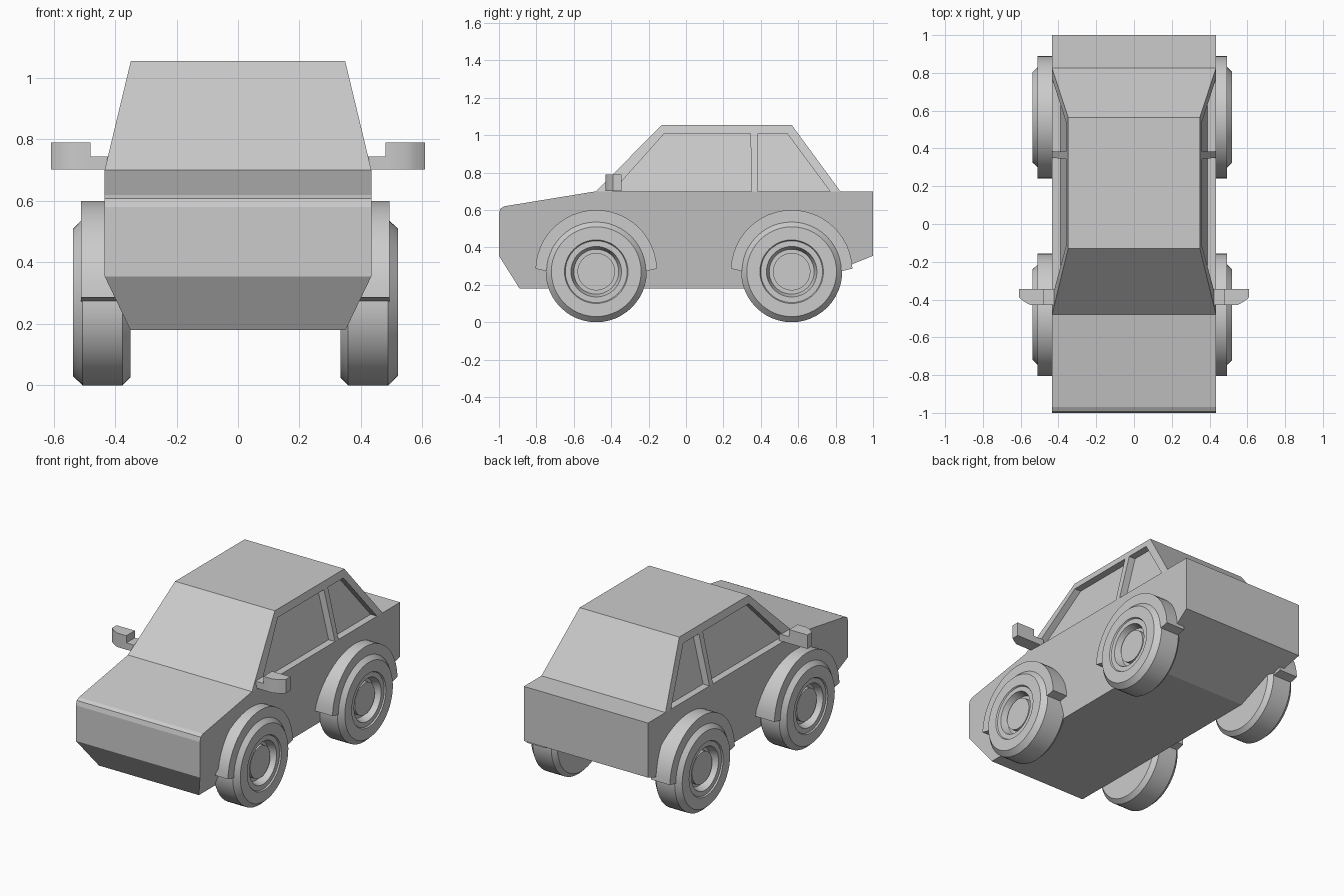
import bpy, bmesh
from math import sin, cos, radians, tau

cube = bpy.data.objects.get("Cube")
if cube:
    bpy.data.objects.remove(cube, do_unlink=True)

grey = bpy.data.materials.new("plain_grey")
grey.use_nodes = True
grey.diffuse_color = (0.6, 0.6, 0.6, 1)
grey.node_tree.nodes["Principled BSDF"].inputs["Base Color"].default_value = (0.6, 0.6, 0.6, 1)


def finish(name, bm, smooth=False):
    bmesh.ops.remove_doubles(bm, verts=bm.verts, dist=1e-5)
    bmesh.ops.recalc_face_normals(bm, faces=bm.faces)
    mesh = bpy.data.meshes.new(name)
    bm.to_mesh(mesh)
    bm.free()
    mesh.materials.append(grey)
    obj = bpy.data.objects.new(name, mesh)
    bpy.context.collection.objects.link(obj)
    if smooth:
        bpy.ops.object.select_all(action="DESELECT")
        obj.select_set(True)
        bpy.context.view_layer.objects.active = obj
        bpy.ops.object.shade_smooth_by_angle(angle=radians(30))
    return obj


def loft(name, loop_a, loop_b, smooth=False):
    """Closed solid between two matching outlines."""
    bm = bmesh.new()
    a = [bm.verts.new(p) for p in loop_a]
    b = [bm.verts.new(p) for p in loop_b]
    n = len(a)
    bm.faces.new(a)
    bm.faces.new(b[::-1])
    for i in range(n):
        j = (i + 1) % n
        bm.faces.new((a[i], b[i], b[j], a[j]))
    return finish(name, bm, smooth)


def lathe(name, profile, side, centre, steps=48):
    """Spin (radius, x) points about the x axis."""
    bm = bmesh.new()
    cx, cy, cz = centre
    rings = []
    for r, x in profile:
        rings.append([bm.verts.new((cx + side * x, cy + r * cos(tau * i / steps),
                                    cz + r * sin(tau * i / steps))) for i in range(steps)])
    for p, q in zip(rings, rings[1:]):
        for i in range(steps):
            j = (i + 1) % steps
            bm.faces.new((p[i], p[j], q[j], q[i]))
    bmesh.ops.dissolve_degenerate(bm, dist=1e-6, edges=bm.edges)
    return finish(name, bm, True)


def half_width(z):
    """Sloping cabin side: half width at a given height."""
    return 0.434 - (z - 0.70) * 0.24


SILL, BELT, ROOF = 0.355, 0.70, 1.055

# Lower body: side profile, with the floor narrower than the flanks
body_profile = [(-1, SILL), (-1, 0.58), (-0.992, 0.608), (-0.97, 0.62), (-0.48, BELT),
                (1, BELT), (1, SILL), (0.57, 0.18), (-0.89, 0.18)]


def body_side(s):
    return [(s * (0.434 if z >= SILL else 0.35), y, z) for y, z in body_profile]


loft("body", body_side(-1), body_side(1))

# Cabin: tapered block
cabin_profile = [(-0.48, BELT), (-0.13, ROOF), (0.565, ROOF), (0.825, BELT)]
cabin = loft("cabin", *[[(s * half_width(z), y, z) for y, z in cabin_profile] for s in (-1, 1)])

# Recessed side windows
windows = {
    "front_window": [(-0.40, 0.69), (-0.115, 1.01), (0.345, 1.01), (0.35, 0.69)],
    "rear_window": [(0.385, 0.69), (0.385, 1.01), (0.54, 1.01), (0.777, 0.69)],
}
cutters = []
for s in (-1, 1):
    for name, outline in windows.items():
        cutter = loft(name + "_cutter",
                      [(s * (half_width(z) - 0.045), y, z) for y, z in outline],
                      [(s * (half_width(z) + 0.1), y, z) for y, z in outline])
        cutter.hide_render = True
        mod = cabin.modifiers.new(name, "BOOLEAN")
        mod.operation, mod.solver, mod.object = "DIFFERENCE", "EXACT", cutter
        cutters.append(cutter)
bpy.context.view_layer.update()
cut_mesh = bpy.data.meshes.new_from_object(
    cabin.evaluated_get(bpy.context.evaluated_depsgraph_get()))
cabin.modifiers.clear()
cabin.data = cut_mesh
for cutter in cutters:
    bpy.data.objects.remove(cutter, do_unlink=True)

# Wheel cross-section: tyre, rim, groove and hub
wheel_profile = [(0, 0.342), (0.245, 0.342), (0.27, 0.367), (0.27, 0.497), (0.24, 0.5285),
                 (0.17, 0.5285), (0.165, 0.52), (0.135, 0.52), (0.12, 0.475),
                 (0.10, 0.475), (0.10, 0.50), (0, 0.50)]

# Arch flare outline around a wheel
arch = [(0.325, 2 + 176 * i / 24) for i in range(25)]
arch += [(0.255, 181 - 182 * i / 24) for i in range(25)]

SHIFT = -0.0085
for s, side in ((1, "left"), (-1, "right")):
    for y0, end in ((-0.48, "front"), (0.565, "rear")):
        lathe(f"{end}_{side}_wheel", wheel_profile, s, (SHIFT, y0, 0.27))
        flare = [(y0 + r * cos(radians(a)), 0.275 + r * sin(radians(a))) for r, a in arch]
        loft(f"{end}_{side}_arch", *[[(s * x + SHIFT, y, z) for y, z in flare]
                                     for x in (0.37, 0.5015)], smooth=True)

    # Door mirror: low arm and taller housing
    arm = [(0.41, -0.43), (0.49, -0.43), (0.49, -0.345), (0.41, -0.345)]
    housing = [(0.48, -0.345), (0.608, -0.345), (0.608, -0.39), (0.58, -0.412),
               (0.545, -0.43), (0.48, -0.43)]
    for part, outline, top in (("mirror_arm", arm, 0.745), ("mirror", housing, 0.79)):
        loft(f"{side}_{part}", *[[(s * x, y, z) for x, y in outline] for z in (0.702, top)],
             smooth=True)
